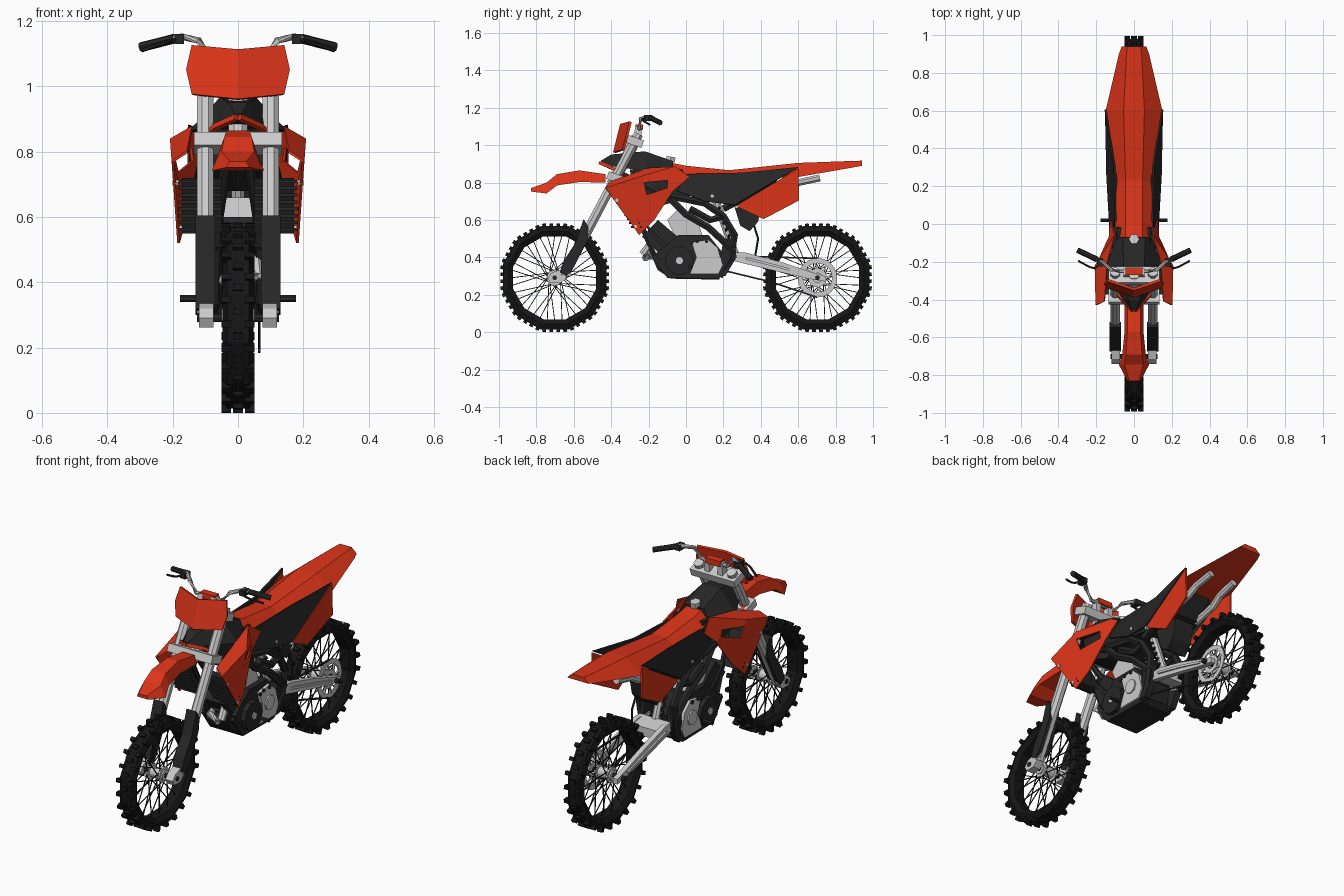
import bpy, bmesh, math
from mathutils import Vector as V


def mat(name, c):
    m = bpy.data.materials.new(name)
    m.diffuse_color = (*c, 1)
    return m


RED, BLACK, RUBBER = mat("red", (.72, .035, .01)), mat("black", (.02, .02, .02)), mat("rubber", (.008, .008, .008))
GREY = None


def finish(name, bm, m, mirror=False, thick=0):
    bmesh.ops.recalc_face_normals(bm, faces=bm.faces)
    me = bpy.data.meshes.new(name)
    bm.to_mesh(me)
    bm.free()
    ob = bpy.data.objects.new(name, me)
    bpy.context.collection.objects.link(ob)
    if m:
        me.materials.append(m)
    if mirror:
        ob.modifiers.new("mirror", 'MIRROR')
    if thick:
        s = ob.modifiers.new("thick", 'SOLIDIFY')
        s.thickness, s.offset = thick, 0
    return ob


def skin(bm, rings, cyclic=False):
    rs = [[bm.verts.new(p) for p in r] for r in rings]
    n = len(rs[0])
    for a, b in zip(rs, rs[1:] + rs[:1] if cyclic else rs[1:]):
        for i in range(n):
            bm.faces.new((a[i], a[(i + 1) % n], b[(i + 1) % n], b[i]))
    if not cyclic:
        bm.faces.new(rs[0])
        bm.faces.new(rs[-1])


def tube(name, paths, r, m, n=6, mirror=False):
    bm = bmesh.new()
    for path in paths:
        p = [V(q) for q in path]
        rings = []
        for i, q in enumerate(p):
            t = (p[min(i + 1, len(p) - 1)] - p[max(i - 1, 0)]).normalized()
            u = t.cross(V((1, 0, 0)) if abs(t.x) < .9 else V((0, 0, 1))).normalized()
            w = t.cross(u)
            rings.append([q + r * (u * math.cos(a) + w * math.sin(a))
                          for a in [math.tau * (k + .5) / n for k in range(n)]])
        skin(bm, rings)
    return finish(name, bm, m, mirror)


def prism(name, prof, x0, x1, m, mirror=False):
    bm = bmesh.new()
    skin(bm, [[(x, y, z) for y, z in prof] for x in (x0, x1)])
    return finish(name, bm, m, mirror)


def disc(name, y, z, r, x0, x1, m, n=12, mirror=False):
    prof = [(y + r * math.cos(math.tau * k / n), z + r * math.sin(math.tau * k / n)) for k in range(n)]
    return prism(name, prof, x0, x1, m, mirror)


def panel(name, faces, m, thick=.01, mirror=True):
    bm = bmesh.new()
    for f in faces:
        bm.faces.new([bm.verts.new(p) for p in f])
    bmesh.ops.remove_doubles(bm, verts=bm.verts, dist=.0005)
    return finish(name, bm, m, mirror, thick)


def arch(name, stations, m):
    # stations along y: y, low half width, low z, crown half width, crown z
    bm = bmesh.new()
    skin(bm, [[(-w, y, zl), (-c, y, zt), (c, y, zt), (w, y, zl)] for y, w, zl, c, zt in stations])
    return finish(name, bm, m)


# Wheels: faceted tyre, knobs, laced spokes, hub
def wheel(tag, cy, cz=.291):
    def at(x, r, a):
        return V((x, cy + r * math.cos(a), cz + r * math.sin(a)))
    prof = [(-.03, .222), (-.047, .248), (-.034, .277), (.034, .277), (.047, .248), (.03, .222)]
    k = 1 / math.cos(math.pi / 12)
    bm = bmesh.new()
    skin(bm, [[at(x, r * k, math.tau * (i + .5) / 12) for x, r in prof] for i in range(12)], True)
    for i in range(48):
        a = math.tau * (i + .5) / 48
        seg = round(a / (math.tau / 12)) * math.tau / 12
        r = .277 / math.cos(a - seg)
        for x0, x1 in ([(-.016, .016)] if i % 2 else [(-.05, -.022), (.022, .05)]):
            skin(bm, [[at(x, rr, a + d) for x, d in ((x0, -.035), (x1, -.035), (x1, .035), (x0, .035))]
                      for rr in (r - .014, r + .013)])
    finish(tag + "_tyre", bm, RUBBER)
    spokes = []
    for i in range(36):
        a, s = math.tau * i / 36, 1 if i % 2 else -1
        spokes.append([at(s * .035, .035, a + (.9 if i % 4 < 2 else -.9)), at(s * .008, .228, a)])
    tube(tag + "_spokes", spokes, .003, BLACK, 4)
    disc(tag + "_hub", cy, cz, .028, -.05, .05, GREY)
    disc(tag + "_hub_flange", cy, cz, .042, .03, .042, GREY, 12, True)
    disc(tag + "_axle", cy, cz, .013, -.125, .125, BLACK, 8)


wheel("front", -.702)
wheel("rear", .703)

# Rear sprocket with openings, and chain runs
bm = bmesh.new()
for r0, r1 in ((.078, .105), (.025, .05)):
    skin(bm, [[(x, .703 + r * math.cos(a), .291 + r * math.sin(a))
               for x, r in ((.062, r0), (.062, r1), (.068, r1), (.068, r0))]
              for a in [math.tau * i / 24 for i in range(24)]], True)
finish("sprocket", bm, GREY)
tube("sprocket_arms", [[(.065, .703 + r * math.cos(math.tau * i / 8 + d), .291 + r * math.sin(math.tau * i / 8 + d))
                        for r, d in ((.045, 0), (.085, .2))] for i in range(8)], .006, GREY, 4)
tube("chain", [[(.065, .16, .41), (.065, .70, .395)], [(.065, .16, .34), (.065, .45, .27), (.065, .70, .187)]], .006, BLACK, 4)

# Fork, clamps and lower leg guards
def fork_y(z):
    return -.29 - (.99 - z) * .527


def on_fork(x, z):
    return (x, fork_y(z), z)


tube("fork_tube", [[on_fork(.1, .30), on_fork(.1, 1.06)]], .027, GREY, 8, True)
tube("steering_head", [[on_fork(0, .79), on_fork(0, 1.04)]], .032, GREY, 8)
for nm, z in (("lower_clamp", .825), ("upper_clamp", 1.02)):
    y = fork_y(z)
    prism(nm, [(y - .05, z - .005), (y + .035, z - .035), (y + .05, z + .005), (y - .035, z + .035)], -.135, .135, GREY)
prism("fork_guard", [(-.548, .605), (-.52, .56), (-.528, .49), (-.61, .33), (-.64, .30), (-.675, .32), (-.655, .38), (-.59, .48)],
      .07, .13, BLACK, True)
prism("axle_lug", [(-.74, .29), (-.725, .262), (-.67, .262), (-.62, .31), (-.64, .345), (-.715, .32)], .075, .12, GREY, True)

# Handlebar, grips, levers
tube("handlebar", [[(0, -.25, 1.085), (.08, -.25, 1.09), (.12, -.243, 1.14), (.17, -.2, 1.152), (.295, -.14, 1.12)]], .011, GREY, 8, True)
tube("grip", [[(.195, -.188, 1.146), (.298, -.139, 1.12)]], .015, BLACK, 8, True)
tube("lever", [[(.175, -.2, 1.148), (.205, -.235, 1.14), (.235, -.228, 1.13), (.295, -.195, 1.11)]], .006, BLACK, 6, True)
prism("lever_mount", [(-.225, 1.13), (-.18, 1.13), (-.18, 1.16), (-.225, 1.16)], .165, .195, BLACK, True)
prism("bar_clamp", [(-.285, 1.03), (-.24, 1.03), (-.235, 1.1), (-.27, 1.1)], .025, .055, GREY, True)
prism("bar_pad", [(-.27, 1.08), (-.23, 1.08), (-.23, 1.11), (-.27, 1.11)], -.045, .045, RED)

# Front number plate and mudguard
panel("front_plate", [[(0, -.345, 1.112), (.14, -.297, 1.125), (.157, -.315, 1.05), (.14, -.335, .975), (0, -.383, .96)]], RED, .014)
arch("front_mudguard", [(-.83, .035, .752, .025, .77), (-.745, .08, .742, .05, .80), (-.69, .062, .785, .042, .845),
                        (-.57, .05, .803, .035, .865), (-.43, .05, .80, .035, .845)], RED)

# Tank cover, cap and tank body
arch("tank_cover", [(-.455, .02, .90, .012, .917), (-.40, .06, .888, .03, .95), (-.22, .152, .862, .055, .967),
                    (-.07, .09, .855, .06, .915)], BLACK)
tube("tank_trim", [[(.005, -.46, .905), (.07, -.39, .875), (.12, -.33, .82)]], .012, RED, 4, True)
prism("tank_body", [(-.3, .87), (-.02, .87), (.02, .72), (-.12, .68), (-.28, .74)], -.09, .09, BLACK)
tube("fuel_cap", [[(0, -.085, .91), (0, -.08, .938)]], .028, GREY, 6)

# Radiator shrouds with opening
o1, o2, o3, o4, o5 = (.2, -.43, .77), (.205, -.22, .838), (.1, -.06, .885), (.125, .02, .83), (.13, -.07, .755)
h1, h2, h3, h4 = (.2, -.225, .80), (.145, -.1, .812), (.14, -.1, .772), (.185, -.21, .735)
panel("shroud", [[o1, (.182, -.25, .52), (.16, -.17, .60), o5, h3, h4, h1, o2],
                 [o2, h1, h2, h3, o5, o4, o3],
                 [o1, o2, o3, (.14, -.2, .875), (.155, -.41, .80)]], RED, .008)

# Radiators with cooling slats
prism("radiator", [(-.36, .72), (-.31, .72), (-.22, .55), (-.27, .55)], .05, .172, BLACK, True)
for i in range(8):
    y, z = -.366 + .0115 * i, .71 - .021 * i
    prism("radiator_slat", [(y - .008, z - .006), (y + .05, z - .006), (y + .05, z + .004), (y - .008, z + .004)], .05, .182, BLACK, True)

# Seat and tail
arch("seat_and_tail", [(-.075, .085, .86, .045, .905), (.0, .1, .84, .045, .89), (.23, .1, .82, .045, .866),
                       (.6, .15, .83, .055, .905), (.90, .08, .882, .04, .916), (.94, .065, .89, .035, .917)], RED)

# Side covers
panel("side_cover", [[(.098, .01, .845), (.103, .3, .852), (.149, .6, .882), (.142, .26, .68), (.125, .1, .70), (.125, -.05, .755)]], BLACK)
panel("side_plate", [[(.15, .6, .875), (.15, .605, .705), (.128, .415, .605), (.138, .265, .675)]], RED)
prism("airbox", [(-.02, .83), (.5, .83), (.42, .72), (.26, .69), (.05, .72)], -.095, .095, BLACK)
prism("mud_flap", [(.25, .7), (.41, .7), (.385, .59), (.34, .54), (.29, .57)], -.06, .06, BLACK)

# Exhaust tips and header pipe
tube("exhaust_tip", [[(.085, .4, .73), (.085, .54, .765), (.08, .6, .8), (.075, .715, .825)]], .02, GREY, 8, True)
tube("header_pipe", [[(.03, -.1, .54), (.05, -.17, .5), (.06, -.23, .42), (.03, -.215, .4), (-.03, -.2, .41), (-.07, -.1, .4)]], .021, GREY, 8)

# Frame
tube("frame_spar", [[(.04, -.36, .85), (.1, -.12, .735), (.108, .1, .69), (.108, .2, .62), (.105, .26, .52), (.1, .24, .4), (.08, .18, .3)],
                    [(.1, -.1, .73), (.108, .0, .63), (.108, .12, .56), (.105, .25, .44)],
                    [(.108, .02, .66), (.11, .13, .60), (.108, .2, .62)],
                    [(.1, .2, .66), (.1, .48, .81)]], .021, BLACK, 6, True)
tube("down_tube", [[(.03, -.38, .8), (.06, -.25, .6), (.07, -.14, .34), (.075, -.08, .3), (.075, .18, .295)]], .016, BLACK, 6, True)
prism("pivot_plate", [(.2, .5), (.26, .5), (.27, .4), (.21, .3), (.17, .3)], .07, .105, BLACK, True)

# Engine
prism("crankcase", [(-.16, .42), (-.1, .31), (.18, .30), (.2, .42), (.12, .52), (-.04, .52)], -.095, .095, BLACK)
prism("cylinder", [(-.235, .51), (-.15, .6), (-.02, .49), (-.11, .39)], -.075, .075, BLACK)
prism("cylinder_head", [(-.1, .6), (-.04, .66), (.06, .6), (.1, .48), (-.04, .47)], -.065, .065, GREY)
for dy in (-.02, .02, .06):
    prism("cylinder_fin", [(-.2 + dy, .55 - dy), (-.19 + dy, .56 - dy), (-.11 + dy, .46 - dy), (-.12 + dy, .45 - dy)], -.085, .085, BLACK)
disc("clutch_cover", -.035, .383, .078, .09, .122, BLACK, 10, True)
disc("clutch_cap", -.035, .383, .02, .12, .128, GREY, 8, True)
prism("gear_cover", [(.02, .31), (.17, .31), (.195, .36), (.17, .45), (.12, .495), (.03, .48), (.055, .4)], .09, .112, GREY, True)
disc("gear_boss", .11, .4, .04, .11, .12, GREY, 8, True)
for y, z in ((.03, .475), (.06, .485), (.11, .485)):
    disc("case_bolt", y, z, .01, .11, .12, BLACK, 6, True)
prism("skid_plate", [(-.17, .42), (-.18, .40), (-.1, .29), (.17, .285), (.2, .31), (.18, .32), (-.09, .32)], -.1, .1, BLACK)
tube("foot_peg", [[(.07, .02, .35), (.177, .02, .35)]], .011, BLACK, 6, True)

# Swing arm, shock and hose
bm = bmesh.new()
skin(bm, [[(x - .014, y, z - h), (x + .014, y, z - h), (x + .014, y, z + h), (x - .014, y, z + h)]
          for x, y, z, h in ((.075, .22, .41, .02), (.085, .32, .395, .03), (.09, .5, .35, .028), (.09, .66, .305, .02), (.09, .745, .285, .014))])
finish("swing_arm", bm, GREY, True)
tube("swing_arm_rib", [[(.102, .32, .395), (.106, .5, .35), (.105, .66, .305)]], .009, GREY, 4, True)
prism("swing_arm_bridge", [(.27, .38), (.36, .36), (.36, .41), (.27, .43)], -.08, .08, GREY)
tube("shock_body", [[(0, .16, .7), (0, .27, .4)]], .022, GREY, 8)
tube("shock_spring", [[(.036 * math.cos(i * .785), .175 + .0017 * i, .66 - .0046 * i + .036 * math.sin(i * .785) * .36)
                       for i in range(49)]], .008, BLACK, 5)
tube("brake_hose", [[(.05, .36, .58), (.06, .385, .5), (.07, .37, .41)]], .006, BLACK, 5)

# Panel bolts
for x, y, z in ((.192, -.37, .705), (.18, -.27, .565), (.13, .14, .727), (.14, .27, .67)):
    disc("panel_bolt", y, z, .01, x - .01, x + .008, GREY, 6, True)
